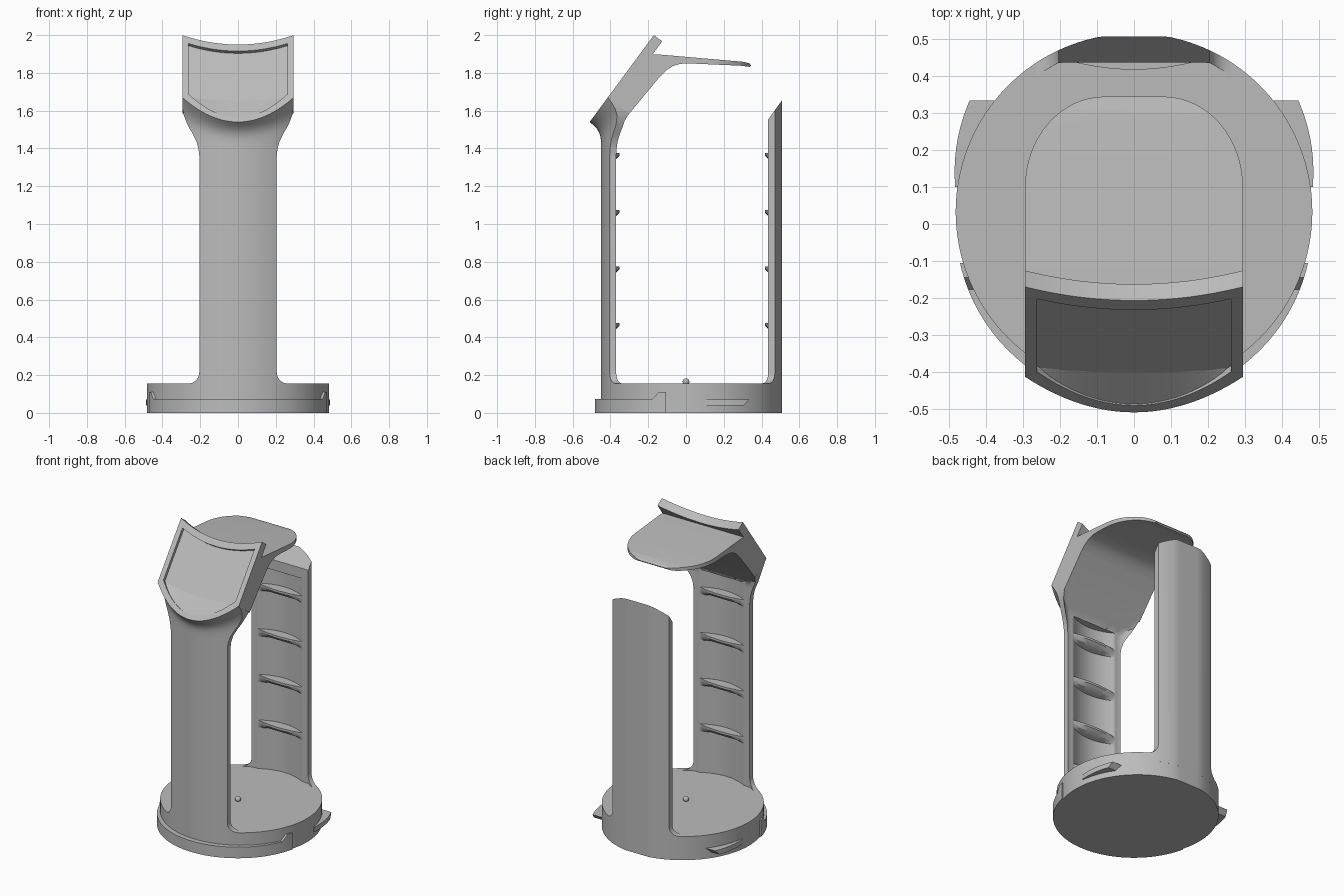
import bpy, bmesh, math

old = bpy.data.objects.get("Cube")
if old:
    bpy.data.objects.remove(old, do_unlink=True)

grey = bpy.data.materials.new("plain grey")
grey.use_nodes = True
COLOUR = (0.5, 0.5, 0.5, 1)
grey.diffuse_color = COLOUR
grey.node_tree.nodes["Principled BSDF"].inputs["Base Color"].default_value = COLOUR

CY, R = 0.033, 0.483      # centre and radius of the round body
STEPS = [i / 16 for i in range(-16, 17)]


def loft(name, rings):
    """Solid skin through closed rings of equal length."""
    bm = bmesh.new()
    vs = [[bm.verts.new(p) for p in ring] for ring in rings]
    n = len(rings[0])
    for a, b in zip(vs, vs[1:]):
        for i in range(n):
            j = (i + 1) % n
            bm.faces.new((a[i], a[j], b[j], b[i]))
    bm.faces.new(vs[0][::-1])
    bm.faces.new(vs[-1])
    bmesh.ops.recalc_face_normals(bm, faces=bm.faces)
    mesh = bpy.data.meshes.new(name)
    bm.to_mesh(mesh)
    bm.free()
    mesh.materials.append(grey)
    ob = bpy.data.objects.new(name, mesh)
    bpy.context.collection.objects.link(ob)
    return ob


def prism(name, pts, lo, hi, axis="z"):
    place = {"x": lambda a, b, h: (h, a, b),
             "y": lambda a, b, h: (a, h, b),
             "z": lambda a, b, h: (a, b, h)}[axis]
    return loft(name, [[place(a, b, h) for a, b in pts] for h in (lo, hi)])


def boolean(ob, cutter, operation="DIFFERENCE", keep=False):
    mod = ob.modifiers.new("cut", "BOOLEAN")
    mod.operation, mod.object, mod.solver = operation, cutter, "EXACT"
    bpy.context.view_layer.objects.active = ob
    bpy.ops.object.modifier_apply(modifier=mod.name)
    if not keep:
        bpy.data.objects.remove(cutter, do_unlink=True)


def circle(cy, r, top=9, n=96):
    return [(r * math.cos(2 * math.pi * i / n),
             min(cy + r * math.sin(2 * math.pi * i / n), top)) for i in range(n)]


def outer(x):
    return math.sqrt(R * R - x * x)


def inner(x):
    return min(0.405, math.sqrt(0.452 ** 2 - x * x))


def wall(x):
    return 0.405 + 0.045 * (1 - (x / 0.16) ** 2)


# Round base with a stepped front ledge and two side tabs
prism("base", circle(CY, R, 0.508), 0, 0.155)
ledge = prism("front_ledge", circle(0, R), 0, 0.12)
boolean(ledge, prism("ledge_side", [(-0.6, 0), (-0.105, 0), (-0.105, 0.11), (-0.145, 0.11),
                                    (-0.178, 0.073), (-0.6, 0.073)], -1, 1, "x"), "INTERSECT")
tabs = prism("side_tabs", circle(0.14, 0.486), 0, 0.12)
boolean(tabs, prism("tab_side", [(0.1, 0.038), (0.305, 0.038), (0.334, 0.07), (0.1, 0.07)],
                    -1, 1, "x"), "INTERSECT")
bpy.ops.mesh.primitive_uv_sphere_add(segments=20, ring_count=12, radius=0.018, location=(0, 0, 0.165))
bpy.context.object.name = "centre_pin"
bpy.context.object.data.materials.append(grey)


# Curved uprights with filleted feet
def upright(name, side, top):
    plan = [(0.3 * u, CY + side * outer(0.3 * u)) for u in STEPS]
    plan += [(0.3 * u, CY + side * inner(0.3 * u)) for u in reversed(STEPS)]
    if side > 0:
        plan = [(x, min(y, 0.508)) for x, y in plan]
    post = prism(name, plan, 0.1, top)
    half = [(0.27, 0.09), (0.27, 0.155)]
    for i in range(9):
        a = math.pi / 2 * i / 8
        half.append((0.265 - 0.06 * math.sin(a), 0.215 - 0.06 * math.cos(a)))
    half.append((0.205, 2))
    outline = half + [(-x, z) for x, z in reversed(half)]
    boolean(post, prism("outline", outline, -1, 1, "y"), "INTERSECT")
    return post


def recess(side):
    pts = [(0.16 * u, CY + side * wall(0.16 * u)) for u in STEPS]
    pts += [(0.16, CY + side * 0.3), (-0.16, CY + side * 0.3)]
    return prism("recess", pts, 0.155, 1.49)


def ridge(name, side, z):
    def ring(depth, h):
        back = [(0.16 * u, CY + side * (wall(0.16 * u) + 0.005), h) for u in STEPS]
        front = [(0.16 * u, CY + side * (wall(0.16 * u) - depth * (1 - u * u)), h)
                 for u in reversed(STEPS)]
        return back + front
    loft(name, [ring(0.065, z), ring(0.065, z - 0.014), ring(0.045, z - 0.035), ring(0.0, z - 0.05)])


front_post = upright("front_upright", -1, 1.36)
back_post = upright("back_upright", 1, 1.8)
boolean(back_post, prism("slant", [(0.3, 1.366), (0.3, 2), (0.6, 2), (0.6, 1.782)], -1, 1, "x"))
boolean(back_post, recess(1))
for side, word in ((-1, "front"), (1, "back")):
    for k in range(4):
        ridge(f"{word}_ridge_{k + 1}", side, 0.475 + 0.3 * k)


# Neck flaring from the front upright to the sloping head
def face_y(z):
    return -0.51 + (z - 1.54) * 0.739


def under_y(z):
    return -0.37 + (z - 1.5) * 0.828


rings = []
for t, w, flare in ((0, 0.205, 0), (0.12, 0.209, 0), (0.25, 0.22, 0), (0.38, 0.24, 0),
                    (0.5, 0.262, 0.02), (0.6, 0.276, 0.07), (0.7, 0.287, 0.18),
                    (0.8, 0.293, 0.37), (0.9, 0.295, 0.65), (1, 0.295, 1)):
    front, back = [], []
    for u in STEPS:
        x = u * w
        edge = 1.54 + 0.13 * u * u
        z = 1.36 + t * (edge - 1.36)
        front.append((x, (1 - flare) * (CY - outer(x)) + flare * face_y(edge), z))
        back.append((x, max(CY - inner(x), under_y(z)), z))
    rings.append(front + back[::-1])
cap = 1.675
rings.append([(0.29 * u, face_y(cap) + 0.03, cap) for u in STEPS] +
             [(0.29 * u, under_y(cap) - 0.002, cap) for u in reversed(STEPS)])
neck = loft("neck", rings)
cutter = recess(-1)
boolean(front_post, cutter, keep=True)
boolean(neck, cutter)


# Sloping front plate with a sunken panel
def plate(name, w, low, rise, high, dip, near, far):
    pts = [(w * u, low + rise * u * u) for u in STEPS]
    pts += [(w * u, high - dip * (1 - u * u)) for u in reversed(STEPS)]
    return loft(name, [[(x, -0.51 + 0.594 * s + 0.804 * d, 1.54 + 0.804 * s - 0.594 * d)
                        for x, s in pts] for d in (near, far)])


face = plate("face_plate", 0.295, 0, 0.162, 0.572, 0.062, 0, 0.055)
boolean(face, plate("panel_cut", 0.262, 0.032, 0.152, 0.517, 0.05, -0.05, 0.02))

# Head body and thin top rest
side_profile = [(-0.365, 1.665), (-0.195, 1.9), (-0.14, 1.897), (0.3, 1.859), (0.335, 1.851), (0.345, 1.84),
                (0.338, 1.832), (0.29, 1.838), (0.02, 1.85), (-0.03, 1.848), (-0.07, 1.836),
                (-0.105, 1.813), (-0.14, 1.778), (-0.3, 1.585), (-0.34, 1.615)]
rest = prism("head_and_rest", side_profile, -0.4, 0.4, "x")
half = [(0.295, -0.6)]
for i in range(17):
    a = math.pi / 2 * i / 16
    half.append((0.08 + 0.215 * math.cos(a), 0.1 + 0.245 * math.sin(a)))
boolean(rest, prism("rest_plan", half + [(-x, y) for x, y in reversed(half)], 1, 3), "INTERSECT")

# Smooth curved faces, keep crisp edges
bpy.ops.object.select_all(action="DESELECT")
for ob in bpy.context.scene.objects:
    if ob.type == "MESH" and grey.name in ob.data.materials:
        ob.select_set(True)
        bpy.context.view_layer.objects.active = ob
bpy.ops.object.shade_smooth_by_angle(angle=math.radians(30))
